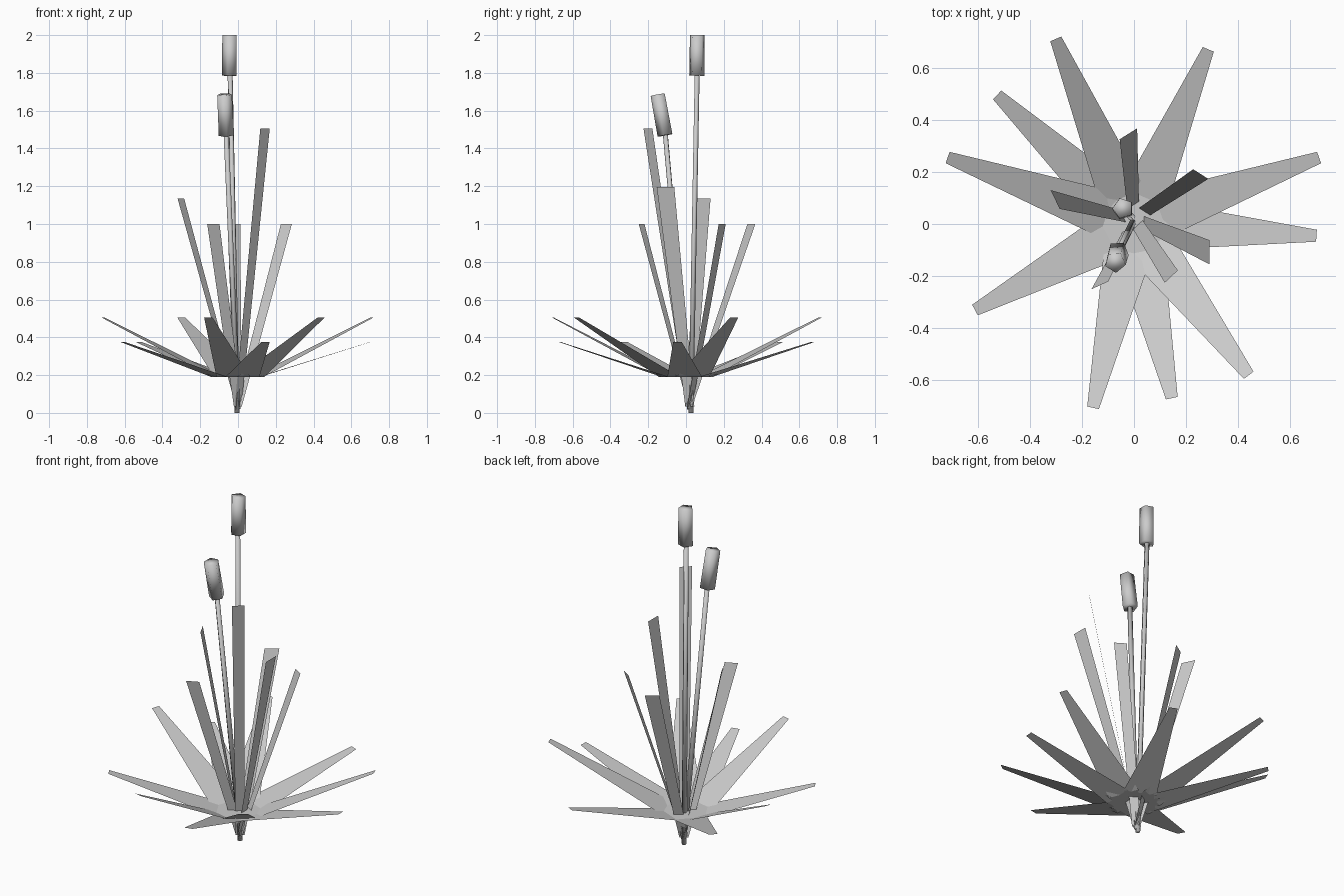
import bpy, bmesh, math
from mathutils import Vector

cube = bpy.data.objects.get("Cube")
if cube:
    bpy.data.objects.remove(cube, do_unlink=True)

grey = bpy.data.materials.new("plain grey")
grey.use_nodes = True
COLOUR = (0.6, 0.6, 0.6, 1)
grey.diffuse_color = COLOUR
grey.node_tree.nodes["Principled BSDF"].inputs["Base Color"].default_value = COLOUR


def add_object(name, bm, smooth=False):
    mesh = bpy.data.meshes.new(name)
    bm.normal_update()
    for face in bm.faces:
        face.smooth = smooth
    bm.to_mesh(mesh)
    bm.free()
    mesh.materials.append(grey)
    obj = bpy.data.objects.new(name, mesh)
    bpy.context.collection.objects.link(obj)
    return obj


def blade(name, sections):
    """Flat strip through (centre, side vector) cross sections."""
    bm = bmesh.new()
    rows = [(bm.verts.new(c - s), bm.verts.new(c + s)) for c, s in sections]
    for (a, b), (c, d) in zip(rows, rows[1:]):
        bm.faces.new((a, c, d, b))
    for face in bm.faces:
        face.normal_update()
        if face.normal.z < 0:
            face.normal_flip()
    return add_object(name, bm)


def rod(name, start, end, rings, sides=5):
    """Closed smooth tube with (fraction along, radius) rings."""
    start, end = Vector(start), Vector(end)
    turn = (end - start).to_track_quat("Z", "Y")
    bm = bmesh.new()
    loops = []
    for t, radius in rings:
        centre = start.lerp(end, t)
        loop = []
        for i in range(sides):
            a = math.tau * i / sides
            loop.append(bm.verts.new(centre + turn @ Vector((math.cos(a), math.sin(a), 0)) * radius))
        loops.append(loop)
    for low, high in zip(loops, loops[1:]):
        for i in range(sides):
            j = (i + 1) % sides
            bm.faces.new((low[i], low[j], high[j], high[i]))
    bm.faces.new(loops[0][::-1])
    bm.faces.new(loops[-1])
    return add_object(name, bm, smooth=True)


# Spreading leaves: pointed inside, widest near the middle, tapering outwards
HIGH, LOW = 0.505, 0.375
spread_tips = [
    (-0.30, 0.71, HIGH), (0.285, 0.67, LOW), (-0.525, 0.495, LOW),
    (-0.715, 0.255, HIGH), (0.71, 0.255, HIGH), (0.70, -0.045, LOW),
    (-0.61, -0.33, LOW), (-0.157, -0.705, HIGH), (0.145, -0.668, LOW),
    (0.44, -0.58, HIGH),
]
for n, tip in enumerate(spread_tips, 1):
    tip = Vector(tip)
    out = Vector((tip.x, tip.y, 0)).normalized()
    side = Vector((-out.y, out.x, 0))
    floor = Vector((0, 0, 0.19))
    blade(f"spreading_leaf_{n}", [
        (floor, side * 0.015),
        (floor + out * 0.11, side * 0.092),
        (tip, side * 0.023),
    ])

# Upright leaves: tip corners as x, y pairs, and the tip height
upright_tips = [
    ((0.118, -0.225), (0.168, -0.178), 1.505),
    ((-0.32, 0.13), (-0.285, 0.058), 1.135),
    ((0.29, -0.155), (0.29, -0.062), 1.195),
    ((-0.163, -0.25), (-0.098, -0.22), 1.0),
    ((-0.055, 0.325), (0.012, 0.367), 1.0),
    ((0.227, 0.21), (0.285, 0.173), 1.0),
]
for n, (a, b, z) in enumerate(upright_tips, 1):
    a, b = Vector((*a, z)), Vector((*b, z))
    side = (b - a) / 2
    blade(f"upright_leaf_{n}", [
        (Vector((0, 0.02, 0.035)), side.normalized() * 0.024),
        ((a + b) / 2, side),
    ])

# Flower stalks, each with a thick head on the end
stalks = [
    ("tall", (-0.005, 0.025, 0), (-0.042, 0.058, 1.785), (-0.042, 0.06, 2.0)),
    ("short", (0.0, 0.02, 0.02), (-0.062, -0.108, 1.47), (-0.072, -0.147, 1.685)),
]
for name, foot, neck, top in stalks:
    rod(f"{name}_stalk", foot, neck, [(0, 0.014), (1, 0.014)])
    rod(f"{name}_seed_head", neck, top, [(0, 0.043), (1, 0.041)])
